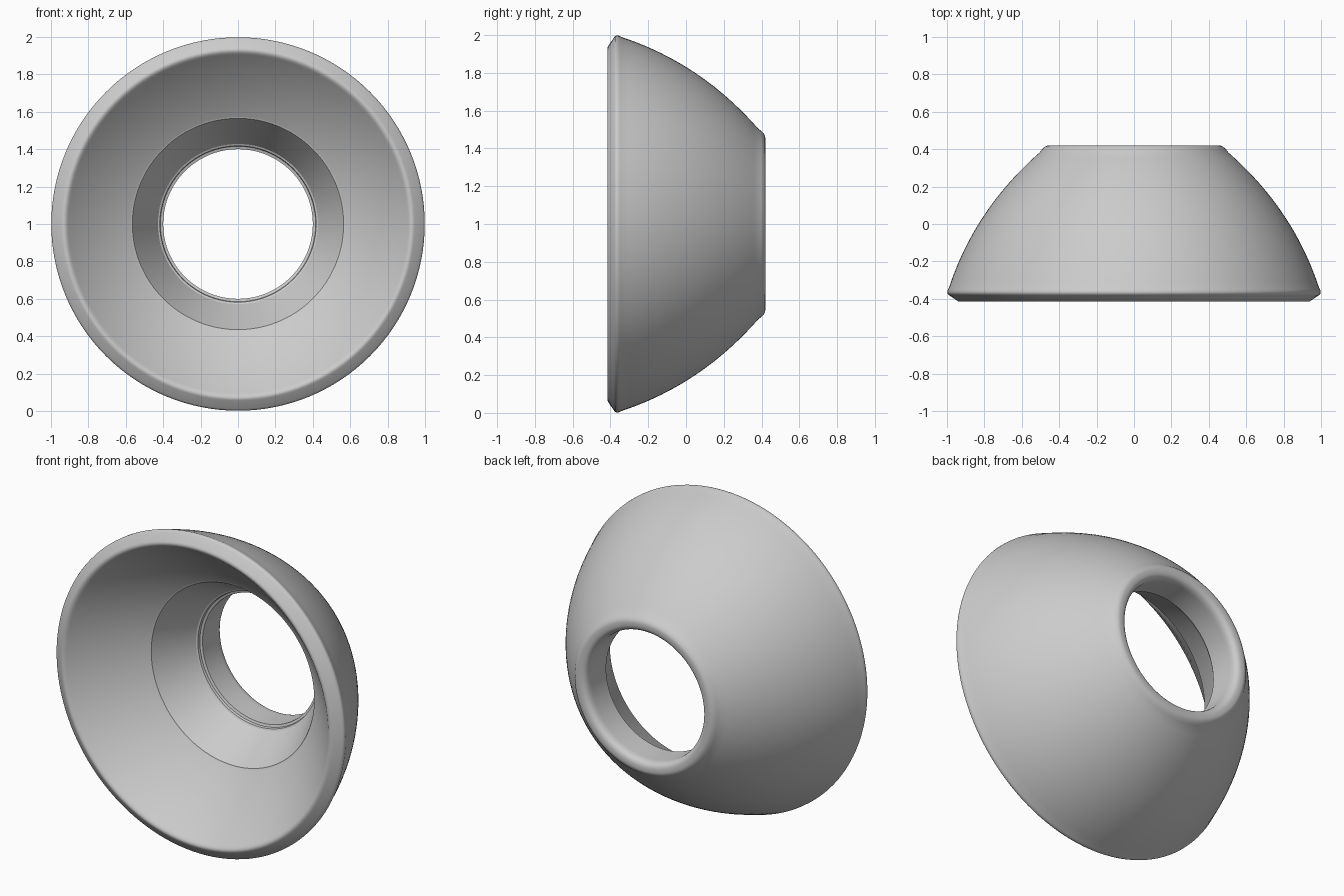
import bpy, bmesh, math

if "Cube" in bpy.data.objects:
    bpy.data.objects.remove(bpy.data.objects["Cube"])

SEGMENTS = 128
CENTRE_Z = 1.0


def bezier(p0, p1, p2, n):
    pts = []
    for i in range(n + 1):
        t = i / n
        a, b, c = (1 - t) ** 2, 2 * t * (1 - t), t * t
        pts.append((a * p0[0] + b * p1[0] + c * p2[0],
                    a * p0[1] + b * p1[1] + c * p2[1]))
    return pts


def lathe(name, profile):
    """Spin a closed (radius, y) profile about the y axis."""
    bm = bmesh.new()
    rings = []
    for i in range(SEGMENTS):
        a = 2 * math.pi * i / SEGMENTS
        rings.append([bm.verts.new((r * math.cos(a), y, CENTRE_Z + r * math.sin(a)))
                      for r, y in profile])
    n = len(profile)
    for i in range(SEGMENTS):
        a, b = rings[i], rings[(i + 1) % SEGMENTS]
        for j in range(n):
            k = (j + 1) % n
            bm.faces.new((a[j], a[k], b[k], b[j]))
    bmesh.ops.recalc_face_normals(bm, faces=bm.faces[:])
    mesh = bpy.data.meshes.new(name)
    bm.to_mesh(mesh)
    bm.free()
    obj = bpy.data.objects.new(name, mesh)
    bpy.context.collection.objects.link(obj)
    bpy.context.view_layer.objects.active = obj
    obj.select_set(True)
    bpy.ops.object.shade_smooth_by_angle(angle=math.radians(30))
    return obj


profile = []
# rim bevel: inner lip, chamfer, outer edge
profile += bezier((0.905, -0.4), (0.926, -0.425), (0.945, -0.41), 6)
profile += bezier((0.988, -0.381), (1.006, -0.37), (0.993, -0.347), 4)
# bulging outer wall
profile += bezier((0.988, -0.336), (0.85, 0.08), (0.505, 0.382), 24)
# rounded back lip rolling into the hole
profile += bezier((0.495, 0.395), (0.475, 0.42), (0.455, 0.42), 6)
profile += bezier((0.445, 0.42), (0.40, 0.42), (0.40, 0.365), 8)
# straight bore, step, steep cone, small ledge, shallow cone
profile += [(0.40, 0.22), (0.415, 0.215), (0.418, 0.20), (0.428, 0.195),
            (0.565, -0.052), (0.575, -0.055)]

lathe("flared_cup_ring", profile)
